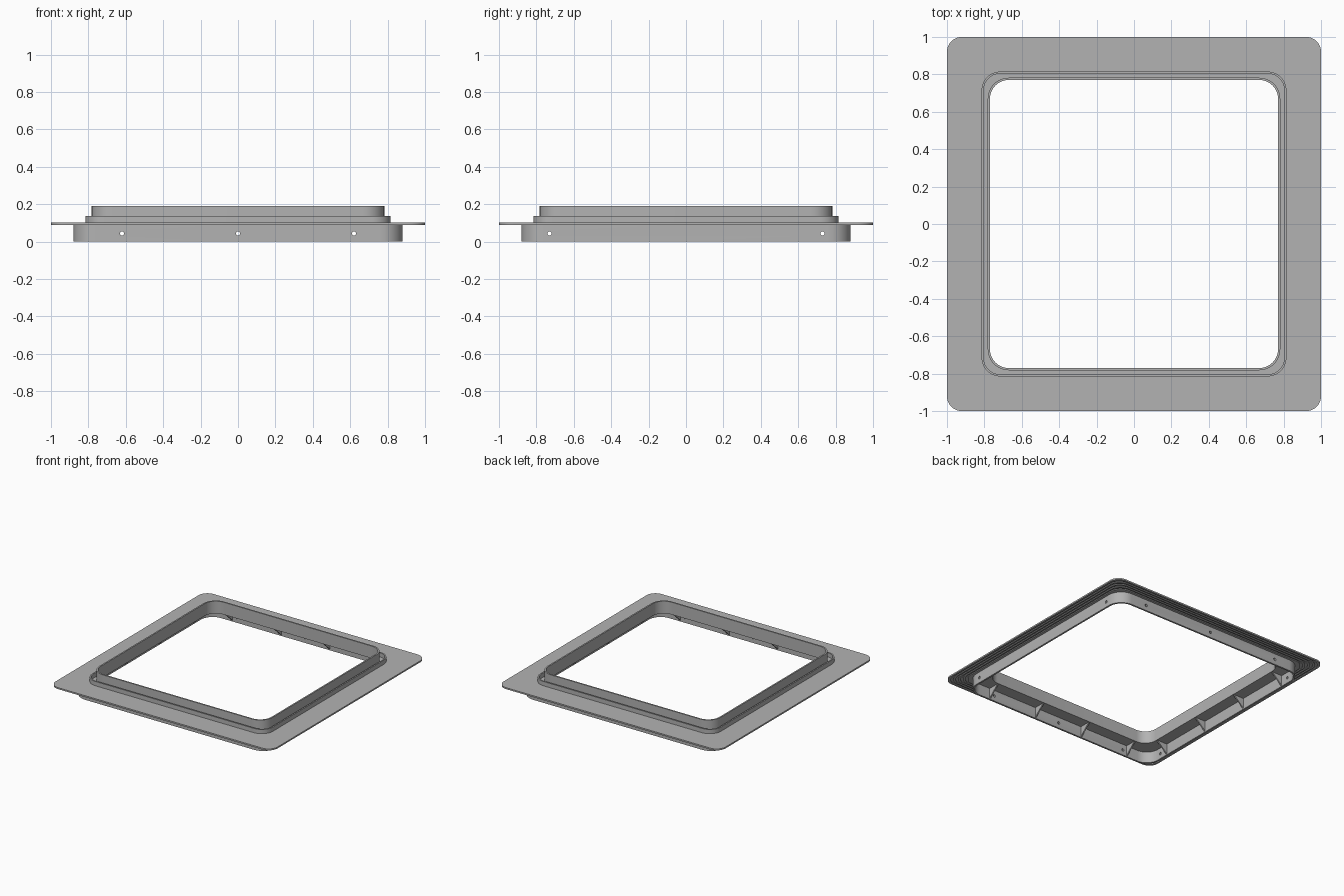
import bpy
import bmesh
from math import sin, cos, pi
from mathutils import Matrix, Vector

cube = bpy.data.objects.get("Cube")
if cube:
    bpy.data.objects.remove(cube, do_unlink=True)

# Single grey plastic colour
grey = bpy.data.materials.new("plain grey")
grey.use_nodes = True
colour = (0.45, 0.45, 0.45, 1)
grey.diffuse_color = colour
grey.node_tree.nodes["Principled BSDF"].inputs["Base Color"].default_value = colour


def make_object(name, bm):
    bmesh.ops.recalc_face_normals(bm, faces=bm.faces)
    mesh = bpy.data.meshes.new(name)
    bm.to_mesh(mesh)
    bm.free()
    mesh.materials.append(grey)
    obj = bpy.data.objects.new(name, mesh)
    bpy.context.collection.objects.link(obj)
    return obj


def smooth(obj):
    bpy.ops.object.select_all(action="DESELECT")
    obj.select_set(True)
    bpy.context.view_layer.objects.active = obj
    bpy.ops.object.shade_smooth_by_angle(angle=pi / 6)


def rounded_square(half, radius, steps=10):
    """Outline points of a square with rounded corners."""
    points = []
    for corner in range(4):
        turn = Matrix.Rotation(corner * pi / 2, 3, "Z")
        for i in range(steps + 1):
            a = i / steps * pi / 2
            inset = half - radius
            points.append(turn @ Vector((inset + radius * cos(a), inset + radius * sin(a), 0)))
    return points


def frame(name, profile):
    """Sweep a closed profile of (half size, corner radius, height) round the square."""
    bm = bmesh.new()
    rings = [[bm.verts.new(p + Vector((0, 0, z))) for p in rounded_square(h, r)]
             for h, r, z in profile]
    for k, ring in enumerate(rings):
        nxt = rings[(k + 1) % len(rings)]
        for i in range(len(ring)):
            j = (i + 1) % len(ring)
            bm.faces.new((ring[i], ring[j], nxt[j], nxt[i]))
    obj = make_object(name, bm)
    smooth(obj)
    return obj


def band(name, outer, radius, width, low, high):
    """Plain rectangular-section frame."""
    inner, inner_r = outer - width, radius - width
    return frame(name, [(outer, radius, low), (outer, radius, high),
                        (inner, inner_r, high), (inner, inner_r, low)])


# Flange with concentric grooves on its underside
flange_profile = [(0.77, 0.10, 0.09), (0.77, 0.10, 0.102), (1, 0.08, 0.102), (1, 0.08, 0.09)]
for k in range(4):
    edge = 0.985 - k * 0.024
    for h, z in ((edge, 0.09), (edge, 0.096), (edge - 0.012, 0.096), (edge - 0.012, 0.09)):
        flange_profile.append((h, 0.08 + (1 - h) * 0.2, z))
frame("flange", flange_profile)

# Raised collar and the low lip around it
band("collar", 0.782, 0.112, 0.012, 0.09, 0.19)
band("outer_lip", 0.815, 0.10, 0.011, 0.10, 0.137)

# Skirt below the flange, drilled for screws
skirt = band("skirt", 0.88, 0.12, 0.014, 0, 0.091)
drills = bmesh.new()
for axis, offsets in (("X", (-0.62, 0, 0.62)), ("Y", (-0.73, 0.73))):
    for offset in offsets:
        place = Vector((offset, 0, 0.043)) if axis == "X" else Vector((0, offset, 0.043))
        bmesh.ops.create_cone(drills, cap_ends=True, segments=16, radius1=0.011,
                              radius2=0.011, depth=2.2,
                              matrix=Matrix.Translation(place) @ Matrix.Rotation(pi / 2, 4, axis))
cutter = make_object("screw_hole_cutter", drills)
cutter.hide_render = True
cutter.hide_set(True)
cut = skirt.modifiers.new("screw holes", "BOOLEAN")
cut.operation = "DIFFERENCE"
cut.solver = "EXACT"
cut.use_self = True
cut.object = cutter

# Triangular gussets between skirt and flange, four on each side
bm = bmesh.new()
for side in range(4):
    turn = Matrix.Rotation(side * pi / 2, 3, "Z")
    for along in (-0.66, -0.22, 0.22, 0.66):
        caps = [[bm.verts.new(turn @ Vector((x, along + t, z)))
                 for x, z in ((0.87, 0.005), (0.87, 0.092), (0.775, 0.092))]
                for t in (-0.005, 0.005)]
        for cap in caps:
            bm.faces.new(cap)
        for i in range(3):
            j = (i + 1) % 3
            bm.faces.new((caps[0][i], caps[0][j], caps[1][j], caps[1][i]))
make_object("gussets", bm)
